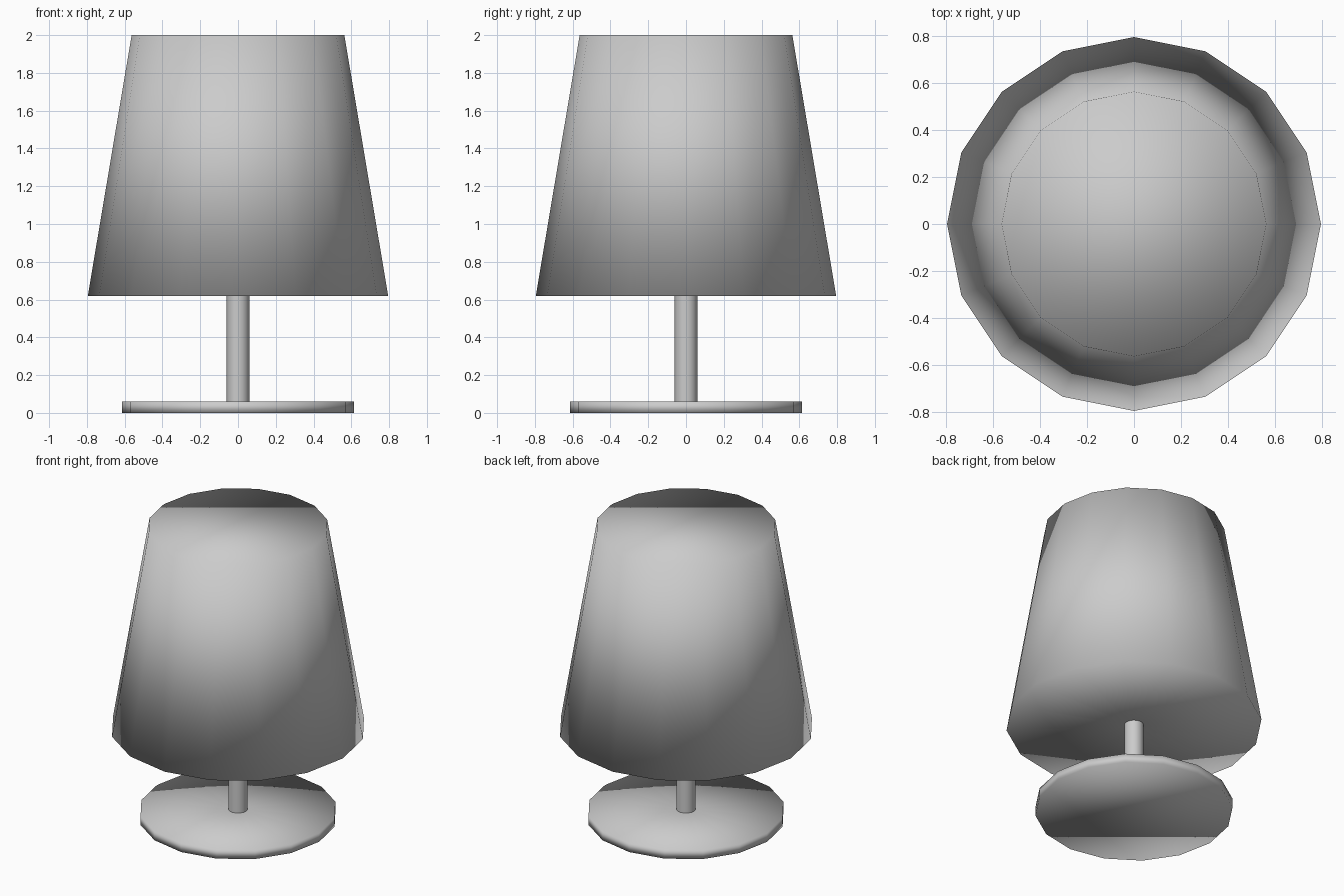
import bpy
import bmesh
from math import cos, sin, tau

SIDES = 16

cube = bpy.data.objects.get("Cube")
if cube:
    bpy.data.objects.remove(cube, do_unlink=True)

# One plain grey for the whole lamp
grey = bpy.data.materials.new("light_grey")
grey.use_nodes = True
colour = (0.6, 0.6, 0.6, 1)
grey.diffuse_color = colour
grey.node_tree.nodes["Principled BSDF"].inputs["Base Color"].default_value = colour


def lathe(name, profile, cap_bottom=False, cap_top=False):
    """Turn (radius, height) points, listed from bottom to top, around z."""
    bm = bmesh.new()
    rings = []
    for radius, z in profile:
        rings.append([bm.verts.new((radius * cos(tau * i / SIDES),
                                    radius * sin(tau * i / SIDES), z))
                      for i in range(SIDES)])
    for low, high in zip(rings, rings[1:]):
        for i in range(SIDES):
            j = (i + 1) % SIDES
            bm.faces.new((low[i], low[j], high[j], high[i]))
    if cap_bottom:
        bm.faces.new(rings[0][::-1])
    if cap_top:
        bm.faces.new(rings[-1])
    for face in bm.faces:
        face.smooth = True
    mesh = bpy.data.meshes.new(name)
    bm.to_mesh(mesh)
    bm.free()
    mesh.materials.append(grey)
    obj = bpy.data.objects.new(name, mesh)
    bpy.context.collection.objects.link(obj)
    return obj


STEM_R, BASE_TOP, SHADE_BOTTOM = 0.06, 0.06, 0.62

# Flat round foot
lathe("base", [(0.615, 0), (0.615, BASE_TOP), (STEM_R, BASE_TOP)], cap_bottom=True)

# Thin upright
lathe("stem", [(STEM_R, BASE_TOP), (STEM_R, SHADE_BOTTOM)])

# Tapered shade, closed above and below
lathe("shade", [(STEM_R, SHADE_BOTTOM), (0.795, SHADE_BOTTOM), (0.563, 2.0)], cap_top=True)
